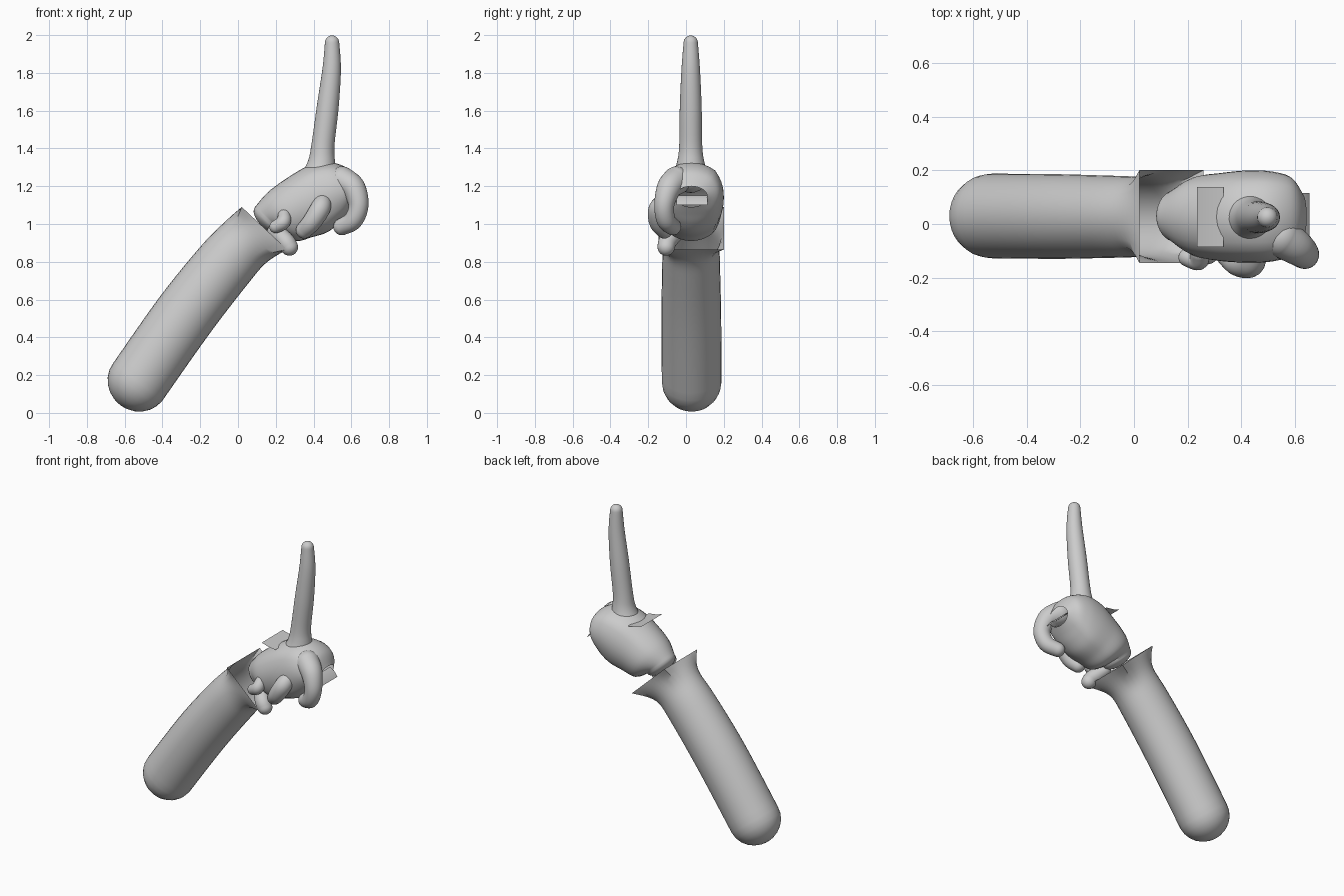
import bpy
import math
from mathutils import Vector

if "Cube" in bpy.data.objects:
    bpy.data.objects.remove(bpy.data.objects["Cube"])

SIDES = 32


def spline(rows, steps=6):
    """Catmull-Rom through rows of numbers."""
    out = []
    n = len(rows)
    for i in range(n - 1):
        a, b = rows[max(i - 1, 0)], rows[i]
        c, d = rows[i + 1], rows[min(i + 2, n - 1)]
        for k in range(steps):
            t = k / steps
            out.append([0.5 * (2 * q + (r - p) * t + (2 * p - 5 * q + 4 * r - s) * t * t
                               + (3 * q - p - 3 * r + s) * t ** 3)
                        for p, q, r, s in zip(a, b, c, d)])
    out.append(list(rows[-1]))
    return out


def add_mesh(name, verts, faces):
    mesh = bpy.data.meshes.new(name)
    mesh.from_pydata(verts, [], faces)
    mesh.update()
    ob = bpy.data.objects.new(name, mesh)
    bpy.context.collection.objects.link(ob)
    bpy.ops.object.select_all(action='DESELECT')
    ob.select_set(True)
    bpy.context.view_layer.objects.active = ob
    bpy.ops.object.shade_smooth_by_angle(angle=math.radians(50))
    return ob


def loft(name, secs, cap0=0.0, cap1=0.0):
    """Skin sections (centre, u, v, squareness); caps are dome heights, 0 = open."""
    def dome(sec, height, sign):
        c, u, v, q = sec
        n = u.cross(v).normalized() * sign * height
        return [(c + n * math.sin(a), u * math.cos(a), v * math.cos(a), q)
                for a in [math.radians(x) for x in (15, 30, 45, 60, 75, 86)]]
    rings = list(secs)
    if cap0:
        rings = dome(secs[0], cap0, -1)[::-1] + rings
    if cap1:
        rings += dome(secs[-1], cap1, 1)
    verts, faces = [], []
    for c, u, v, q in rings:
        for k in range(SIDES):
            a = 2 * math.pi * k / SIDES
            x, y = math.cos(a), math.sin(a)
            s = 1 - q + q / max(abs(x), abs(y))
            verts.append(c + u * x * s + v * y * s)
    for i in range(len(rings) - 1):
        for k in range(SIDES):
            a, b = i * SIDES + k, i * SIDES + (k + 1) % SIDES
            faces.append((a, b, b + SIDES, a + SIDES))
    if cap0:
        faces.append(tuple(reversed(range(SIDES))))
    if cap1:
        faces.append(tuple(range(len(verts) - SIDES, len(verts))))
    return add_mesh(name, verts, faces)


def limb(name, rows, cap0=0.0, cap1=0.0):
    """Rows: top x, top z, bottom x, bottom z, centre y, half width y, squareness."""
    secs = []
    for tx, tz, bx, bz, y, w, q in spline(rows):
        c = Vector(((tx + bx) / 2, y, (tz + bz) / 2))
        u = Vector((tx - bx, 0, tz - bz)) / 2
        secs.append((c, u, Vector((0, -w, 0)), min(max(q, 0), 1)))
    # make u x v follow the limb
    if secs[0][1].cross(secs[0][2]).dot(secs[-1][0] - secs[0][0]) < 0:
        secs = [(c, u, -v, q) for c, u, v, q in secs]
    return loft(name, secs, cap0, cap1)


def finger(name, rows):
    """Round tube through rows of x, y, z, radius with domed ends."""
    pts = spline(rows)
    cs = [Vector(p[:3]) for p in pts]
    side = Vector((0.3, 1, 0.1))
    secs = []
    for i, c in enumerate(cs):
        t = (cs[min(i + 1, len(cs) - 1)] - cs[max(i - 1, 0)]).normalized()
        side = (side - t * side.dot(t)).normalized()
        r = pts[i][3]
        secs.append((c, side * r, t.cross(side) * r, 0.0))
    return loft(name, secs, rows[0][3], rows[-1][3])


def flap(name, rows, y0, y1):
    """Thin sheet along rows of x, z."""
    verts, faces = [], []
    for x, z in rows:
        verts += [(x, y0, z), (x, y1, z)]
    for i in range(len(rows) - 1):
        faces.append((2 * i, 2 * i + 1, 2 * i + 3, 2 * i + 2))
    return add_mesh(name, verts, faces)


# Forearm with a square flared open cuff
limb("forearm", [
    (-0.66, 0.265, -0.40, 0.065, 0.03, 0.158, 0),
    (-0.41, 0.62, -0.15, 0.42, 0.028, 0.158, 0),
    (-0.19, 0.89, 0.05, 0.68, 0.027, 0.153, 0),
    (-0.06, 1.02, 0.15, 0.795, 0.027, 0.152, 0.1),
    (0.02, 1.09, 0.26, 0.865, 0.028, 0.173, 1),
], cap0=0.155)

# Palm, open at the knuckle end
limb("palm", [
    (0.09, 1.09, 0.24, 0.95, 0.03, 0.10, 0),
    (0.16, 1.17, 0.31, 0.91, 0.028, 0.148, 0.05),
    (0.27, 1.25, 0.39, 0.93, 0.026, 0.165, 0.1),
    (0.38, 1.31, 0.47, 0.955, 0.028, 0.172, 0.12),
    (0.50, 1.325, 0.53, 1.00, 0.028, 0.168, 0.12),
    (0.60, 1.28, 0.575, 1.05, 0.028, 0.145, 0.1),
    (0.645, 1.20, 0.61, 1.09, 0.028, 0.085, 0),
], cap0=0.05)

# Raised index finger
finger("index_finger", [
    (0.435, 0.025, 1.26, 0.095), (0.443, 0.025, 1.33, 0.072),
    (0.45, 0.025, 1.42, 0.061), (0.475, 0.025, 1.62, 0.058),
    (0.496, 0.025, 1.82, 0.049), (0.498, 0.025, 1.96, 0.038),
])

# Curled fingers on the front side
finger("middle_finger", [
    (0.55, -0.05, 1.23, 0.075), (0.61, -0.09, 1.19, 0.065),
    (0.638, -0.115, 1.10, 0.053), (0.61, -0.105, 1.02, 0.050),
    (0.55, -0.07, 0.985, 0.045),
])
finger("ring_finger", [
    (0.45, -0.10, 1.125, 0.045), (0.435, -0.145, 1.08, 0.053),
    (0.39, -0.145, 1.01, 0.050), (0.35, -0.115, 0.967, 0.044),
])
finger("little_finger", [
    (0.245, -0.11, 1.045, 0.034), (0.24, -0.135, 1.01, 0.038),
    (0.20, -0.125, 0.985, 0.034),
])
finger("thumb", [
    (0.20, -0.05, 0.96, 0.045), (0.25, -0.095, 0.91, 0.048),
    (0.272, -0.105, 0.878, 0.046),
])

# Loose skin flaps at the knuckles
flap("upper_flap", [(0.235, 1.292), (0.28, 1.278), (0.335, 1.27)], -0.085, 0.138)
flap("knuckle_flap", [(0.60, 1.15), (0.63, 1.135), (0.656, 1.10)], -0.05, 0.115)
